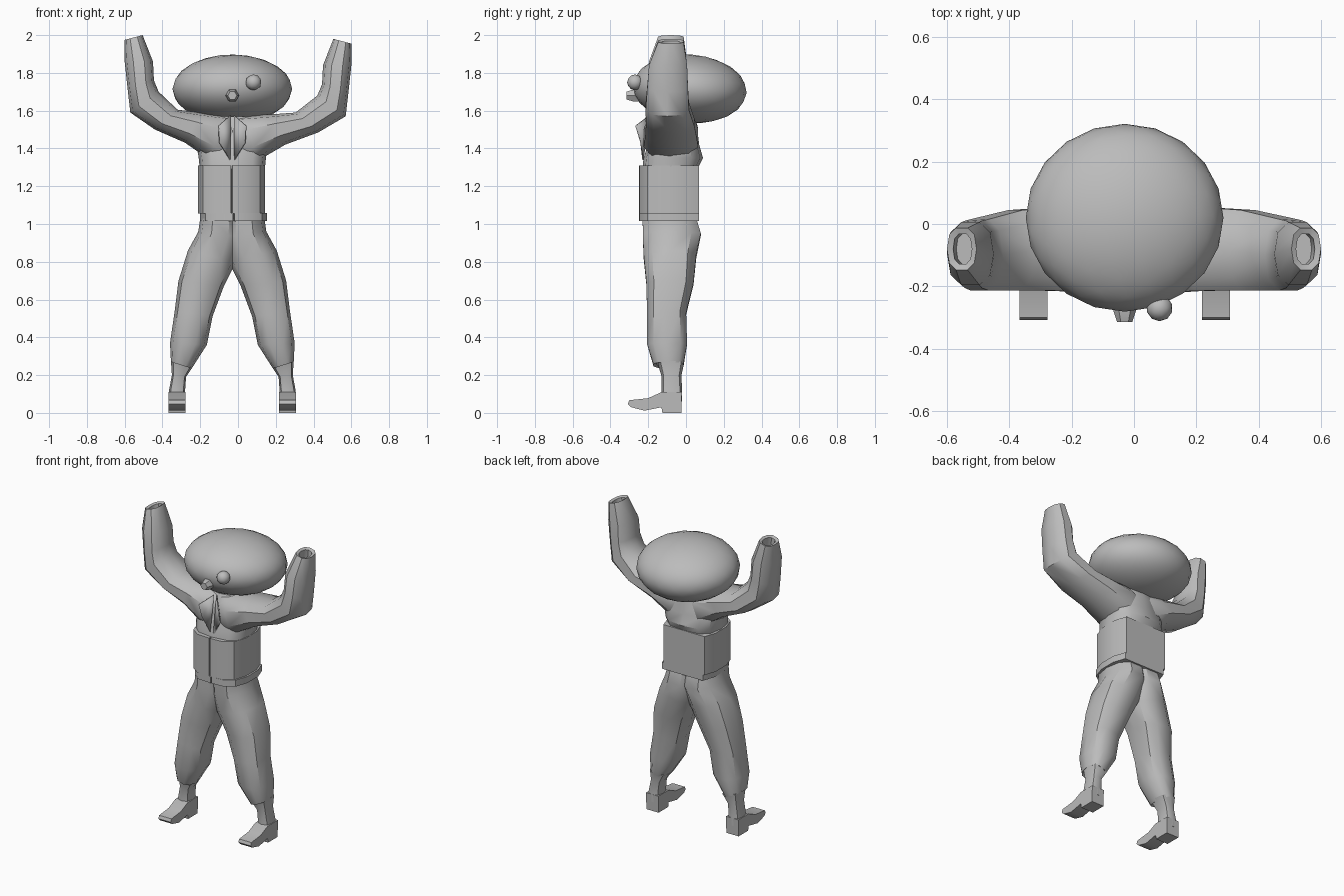
import bpy, bmesh, math
from mathutils import Vector

cube = bpy.data.objects.get("Cube")
if cube:
    bpy.data.objects.remove(cube, do_unlink=True)

CX = -0.03  # body centre line

gray = bpy.data.materials.new("plain gray")
gray.use_nodes = True
COLOUR = (0.5, 0.5, 0.5, 1)
gray.diffuse_color = COLOUR
gray.node_tree.nodes["Principled BSDF"].inputs["Base Color"].default_value = COLOUR


def finish(name, bm, angle=40):
    """Turn a bmesh into a named, shaded object."""
    bmesh.ops.recalc_face_normals(bm, faces=bm.faces)
    mesh = bpy.data.meshes.new(name)
    bm.to_mesh(mesh)
    bm.free()
    mesh.materials.append(gray)
    ob = bpy.data.objects.new(name, mesh)
    bpy.context.collection.objects.link(ob)
    bpy.ops.object.select_all(action="DESELECT")
    ob.select_set(True)
    bpy.context.view_layer.objects.active = ob
    bpy.ops.object.shade_smooth_by_angle(angle=math.radians(angle))
    return ob


def skin(name, loops, angle=40):
    """Bridge closed loops of points and cap both ends."""
    bm = bmesh.new()
    rows = [[bm.verts.new(p) for p in loop] for loop in loops]
    n = len(rows[0])
    for a, b in zip(rows, rows[1:]):
        for i in range(n):
            j = (i + 1) % n
            bm.faces.new((a[i], a[j], b[j], b[i]))
    bm.faces.new(rows[0])
    bm.faces.new(rows[-1])
    return finish(name, bm, angle)


def power(v, e):
    return math.copysign(abs(v) ** e, v)


def ring(x1, z1, x2, z2, y1, y2, sides=10, e=0.8):
    """Rounded loop between two outline points, with a depth range."""
    loop = []
    for i in range(sides):
        t = math.tau * i / sides
        c, s = power(math.cos(t), e), power(math.sin(t), e)
        loop.append(Vector(((x1 + x2) / 2 + c * (x2 - x1) / 2,
                            (y1 + y2) / 2 + s * (y2 - y1) / 2,
                            (z1 + z2) / 2 + c * (z2 - z1) / 2)))
    return loop


def mirrored(loops, shift=0.0, drop=0.0):
    """Mirror loops about the centre line, drifting outward along the length."""
    out = []
    for k, loop in enumerate(loops):
        t = min(1, k / 4)
        out.append([Vector((2 * CX - p.x + shift * t, p.y, p.z - drop * t)) for p in loop])
    return out


def ellipsoid(name, centre, radii, detail, tilt=0):
    bm = bmesh.new()
    bmesh.ops.create_icosphere(bm, subdivisions=detail, radius=1)
    ob = finish(name, bm)
    ob.location, ob.scale, ob.rotation_euler.x = centre, radii, tilt


# Head, single eye and blunt nose
ellipsoid("head", (CX, 0.02, 1.715), (0.317, 0.302, 0.182), 3, math.radians(-4))
ellipsoid("eye", (0.082, -0.27, 1.75), (0.042, 0.042, 0.042), 2)
nose = []
for y, r in ((-0.25, 0.036), (-0.28, 0.036), (-0.315, 0.024)):
    nose.append([Vector((CX + r * math.cos(k * math.tau / 6), y,
                         1.68 + r * math.sin(k * math.tau / 6))) for k in range(6)])
skin("nose", nose, 20)

# Sleeves: from the chest centre out to the raised open cuffs
sleeve = [ring(*r) for r in (
    (-0.01, 1.31, -0.02, 1.57, -0.18, 0.03),
    (-0.15, 1.34, -0.08, 1.58, -0.23, 0.07),
    (-0.28, 1.43, -0.20, 1.59, -0.22, 0.06),
    (-0.44, 1.50, -0.32, 1.605, -0.218, 0.05),
    (-0.57, 1.59, -0.42, 1.70, -0.218, 0.02),
    (-0.585, 1.72, -0.445, 1.76, -0.21, 0.015),
    (-0.60, 1.86, -0.45, 1.86, -0.20, 0.01),
    (-0.60, 1.975, -0.505, 2.0, -0.15, -0.01),
    (-0.58, 1.972, -0.52, 1.99, -0.13, -0.03),
    (-0.57, 1.90, -0.51, 1.90, -0.13, -0.03))]
skin("right_sleeve", sleeve)
skin("left_sleeve", mirrored(sleeve, 0.06, 0.02))

# Chest under the sleeves, bulging over the waistband at the back
skin("chest", [ring(CX - w, z, CX + w, z, y1, y2, 12, 0.7) for w, z, y1, y2 in (
    (0.172, 1.29, -0.23, 0.06), (0.178, 1.35, -0.225, 0.09),
    (0.19, 1.42, -0.2, 0.07), (0.16, 1.5, -0.18, 0.06), (0.1, 1.57, -0.15, 0.04))])

# Open lapels either side of the chest slit
for side, label in ((-1, "right"), (1, "left")):
    bm = bmesh.new()
    corners = [(0.012, -0.19, 1.575), (0.015, -0.225, 1.34),
               (0.07, -0.235, 1.43), (0.075, -0.262, 1.52)]
    bm.faces.new([bm.verts.new((CX + side * x, y, z)) for x, y, z in corners])
    lapel = finish(label + "_lapel", bm)
    lapel.modifiers.new("thickness", "SOLIDIFY").thickness = 0.008

# Waist wrap and belt, both notched at the front
half = [(0.004, -0.25), (0.09, -0.245), (0.15, -0.205), (0.177, -0.12),
        (0.177, -0.01), (0.15, 0.07)]
outline = [(0, -0.2)] + half + [(-x, y) for x, y in reversed(half)]


def band(name, z1, z2, shift, grow):
    skin(name, [[Vector((CX + shift + x * grow, -0.09 + (y + 0.09) * grow, z))
                 for x, y in outline] for z in (z1, z2)], 35)


band("waist_wrap", 1.055, 1.31, -0.004, 1.0)
band("belt", 1.015, 1.058, 0.007, 1.0)

# Trouser legs, meeting at the crotch and ending in open cuffs
leg = [ring(*r) for r in (
    (-0.20, 1.03, 0.02, 1.03, -0.235, 0.06),
    (-0.21, 0.96, 0.02, 0.93, -0.235, 0.085),
    (-0.265, 0.86, -0.01, 0.80, -0.23, 0.06),
    (-0.315, 0.70, -0.075, 0.67, -0.215, 0.045),
    (-0.335, 0.54, -0.135, 0.51, -0.21, 0.005),
    (-0.36, 0.37, -0.165, 0.36, -0.21, 0.01),
    (-0.355, 0.27, -0.245, 0.235, -0.175, -0.01),
    (-0.34, 0.275, -0.26, 0.245, -0.155, -0.03),
    (-0.33, 0.32, -0.26, 0.32, -0.155, -0.03))]
skin("right_trouser_leg", leg)
skin("left_trouser_leg", mirrored(leg))

# Boots: leaning shaft over a heeled foot with a raised toe
shaft = [ring(x1, z1, x2, z2, y1, y2, 8, 0.7) for x1, z1, x2, z2, y1, y2 in (
    (-0.355, 0.275, -0.235, 0.25, -0.15, -0.01),
    (-0.35, 0.20, -0.275, 0.19, -0.13, -0.025),
    (-0.365, 0.12, -0.28, 0.12, -0.13, -0.02),
    (-0.367, 0.06, -0.28, 0.06, -0.13, -0.02))]
foot_profile = [(-0.025, 0), (-0.125, 0), (-0.13, 0.03), (-0.22, 0.012), (-0.29, 0.03),
                (-0.308, 0.048), (-0.3, 0.067), (-0.2, 0.078), (-0.13, 0.11),
                (-0.022, 0.11)]
foot = [[Vector((x, y, z)) for y, z in foot_profile] for x in (-0.368, -0.278)]
skin("right_boot_shaft", shaft)
skin("left_boot_shaft", mirrored(shaft))
skin("right_boot_foot", foot)
skin("left_boot_foot", mirrored(foot))
